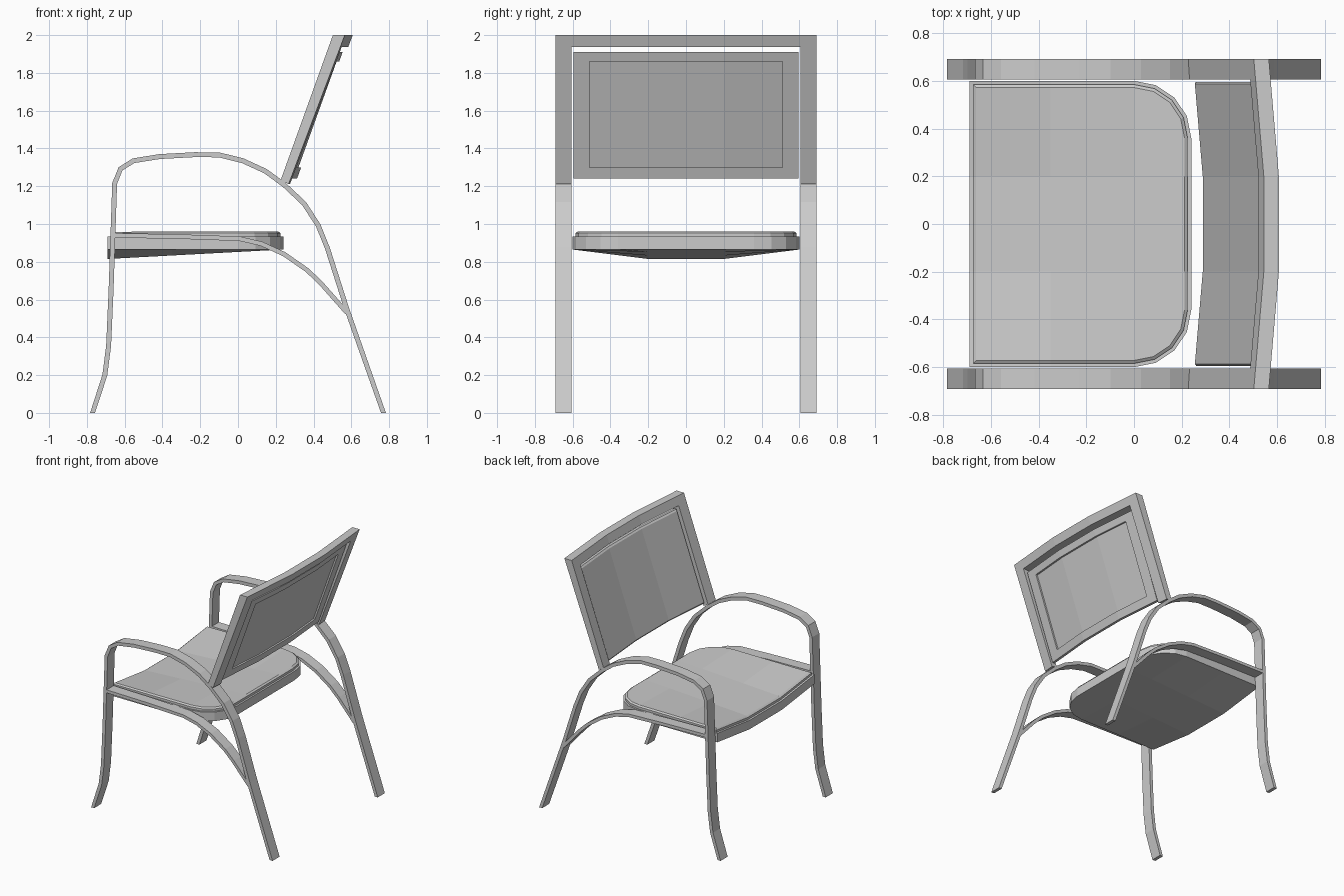
import bpy, bmesh
from math import sin, cos, radians
from mathutils import Vector

if "Cube" in bpy.data.objects:
    bpy.data.objects.remove(bpy.data.objects["Cube"])


def finish(name, bm):
    bmesh.ops.recalc_face_normals(bm, faces=bm.faces[:])
    me = bpy.data.meshes.new(name)
    bm.to_mesh(me)
    bm.free()
    ob = bpy.data.objects.new(name, me)
    bpy.context.collection.objects.link(ob)
    return ob


def loft(bm, rings):
    """Skin a list of equal-length point rings and cap both ends."""
    vs = [[bm.verts.new(p) for p in r] for r in rings]
    n = len(vs[0])
    for a, b in zip(vs, vs[1:]):
        for i in range(n):
            bm.faces.new((a[i], a[(i + 1) % n], b[(i + 1) % n], b[i]))
    bm.faces.new(vs[0])
    bm.faces.new(vs[-1])


def across(name, profile, ys, bend=None):
    """Sweep an xz profile across y, with an optional sideways bend."""
    bm = bmesh.new()
    loft(bm, [[(x + (bend(y) if bend else 0), y, z) for x, z in profile] for y in ys])
    return finish(name, bm)


def mirror_y(ob):
    m = ob.modifiers.new("Mirror", 'MIRROR')
    m.use_axis = (False, True, False)
    m.use_mirror_merge = False


def ribbon(name, pts, half, flat_ends):
    """Bent flat bar following an xz path, on both sides of the chair."""
    p = [Vector(q) for q in pts]
    left, right = [], []
    for i, c in enumerate(p):
        d0 = (c - p[max(i - 1, 0)]).normalized()
        d1 = (p[min(i + 1, len(p) - 1)] - c).normalized()
        t = (d0 + d1).normalized()
        n = Vector((-t.y, t.x))
        if flat_ends and i in (0, len(p) - 1):
            n = Vector((-1 if i == 0 else 1, 0))
        left.append(c + n * half)
        right.append(c - n * half)
    bm = bmesh.new()
    rows = [[bm.verts.new((a.x, y, a.y)) for a in side]
            for side in (left, right) for y in (Y0, Y1)]
    l0, l1, r0, r1 = rows
    for i in range(len(p) - 1):
        for a, b in ((l0, l1), (l1, r1), (r1, r0), (r0, l0)):
            bm.faces.new((a[i], a[i + 1], b[i + 1], b[i]))
    for i in (0, -1):
        bm.faces.new((l0[i], l1[i], r1[i], r0[i]))
    mirror_y(finish(name, bm))


Y0, Y1 = 0.605, 0.692

# Legs and armrest in one bent bar, plus the lower brace
ribbon("leg_and_arm", [
    (-.77, 0), (-.705, .2), (-.685, .355), (-.672, .65), (-.653, 1.215),
    (-.622, 1.292), (-.553, 1.335), (-.415, 1.357), (-.23, 1.367), (-.1, 1.366),
    (.025, 1.335), (.145, 1.28), (.245, 1.207), (.35, 1.108), (.425, .992),
    (.474, .87), (.575, .553), (.77, 0)], .013, True)
ribbon("seat_brace", [
    (-.663, .94), (-.3, .933), (.01, .922), (.125, .895), (.245, .84), (.367, .755),
    (.44, .685), (.577, .53)], .012, False)


# Backrest: sloping front line and shallow three-facet bend
def bend(y):
    return .042 * min(1, (Y1 - abs(y)) / (Y1 - .2))


def front_x(z):
    return .225 + .36 * (z - 1.23)


def back_x(z):
    return .275 + .377 * (z - 1.23)


def slab(z0, z1, a, b):
    return [(front_x(z0) + a, z0), (front_x(z0) + b, z0),
            (front_x(z1) + b, z1), (front_x(z1) + a, z1)]


mirror_y(across("back_post", [(front_x(1.23), 1.23), (back_x(1.212), 1.212),
                              (back_x(2), 2), (front_x(2), 2)], (Y0, Y1), bend))
across("back_top_rail", [(front_x(1.937), 1.937), (back_x(1.937), 1.937),
                         (back_x(2), 2), (front_x(2), 2)], (-Y0, -.2, .2, Y0), bend)

# Padded back panel with a softened front edge
A, B, S = .014, .028, .008
bm = bmesh.new()
rings = []
for y, s in ((-.595, S), (-.587, 0), (-.2, 0), (.2, 0), (.587, 0), (.595, S)):
    prof = [(front_x(1.24) + B, 1.24), (front_x(1.91) + B, 1.91),
            (front_x(1.91) + A + S, 1.91), (front_x(1.90) + A + s, 1.90),
            (front_x(1.25) + A + s, 1.25), (front_x(1.24) + A + S, 1.24)]
    rings.append([(x + bend(y), y, z) for x, z in prof])
loft(bm, rings)
finish("back_panel", bm)

# Raised rim on the rear of the panel
for name, z0, z1 in (("panel_rim_bottom", 1.24, 1.3), ("panel_rim_top", 1.86, 1.91)):
    across(name, slab(z0, z1, B, .042), (-.595, -.2, .2, .595), bend)
mirror_y(across("panel_rim_side", slab(1.3, 1.86, B, .042), (.51, .595), bend))


# Seat: D-shaped plan, dished towards the middle of the front edge
def outline(i):
    half, r = .6 - i, .24 - i
    arc = [(r * cos(radians(a)), half - r + r * sin(radians(a)))
           for a in (0, 22.5, 45, 67.5, 90)]
    pts = arc + [(-.69 + i, half)]
    return pts + [(x, -y) for x, y in reversed(pts)]


def seat_part(name, levels):
    bm = bmesh.new()
    loft(bm, [[(x, y, z) for x, y in outline(i)] for z, i in levels])
    for co, no in (((0, .2, 0), (0, 1, 0)), ((0, -.2, 0), (0, 1, 0)),
                   ((0, 0, 0), (1, 0, 0)), ((-.35, 0, 0), (1, 0, 0))):
        bmesh.ops.bisect_plane(bm, geom=bm.verts[:] + bm.edges[:] + bm.faces[:],
                               plane_co=co, plane_no=no, dist=1e-5)
    for v in bm.verts:
        dish = min(1, (.6 - abs(v.co.y)) / .4)
        v.co.z -= .05 * dish * (.24 - v.co.x) / .93
    finish(name, bm)


seat_part("seat_base", [(.865, 0), (.935, 0)])
seat_part("seat_cushion", [(.934, .015), (.953, .015), (.962, .028)])
